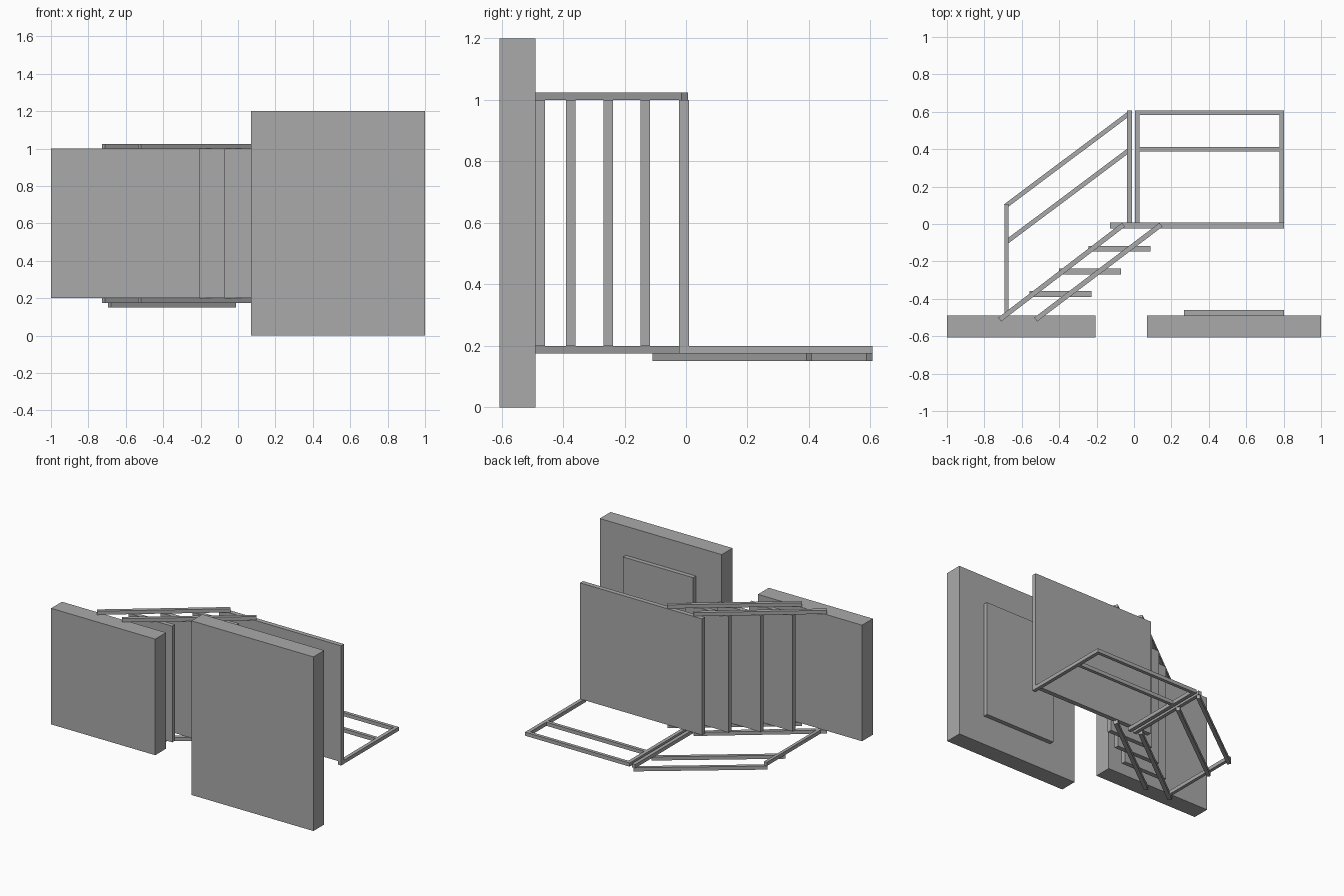
import bpy
import math

cube = bpy.data.objects.get("Cube")
if cube:
    bpy.data.objects.remove(cube, do_unlink=True)

grey = bpy.data.materials.new("plain grey")
grey.use_nodes = True
grey.diffuse_color = (0.4, 0.4, 0.4, 1)
grey.node_tree.nodes["Principled BSDF"].inputs["Base Color"].default_value = (0.4, 0.4, 0.4, 1)


def finish(obj, name, size):
    """Name a unit cube, bake its size into the mesh and colour it."""
    obj.name = name
    for v in obj.data.vertices:
        v.co = [c * s for c, s in zip(v.co, size)]
    obj.data.materials.append(grey)


def box(name, x, y, z):
    """Box between the (low, high) limits on each axis."""
    spans = (x, y, z)
    bpy.ops.mesh.primitive_cube_add(size=1, location=[sum(s) / 2 for s in spans])
    finish(bpy.context.object, name, [s[1] - s[0] for s in spans])


def bar(name, start, end, z, width=0.026):
    """Square-ended bar between two points in the xy plane."""
    dx, dy = end[0] - start[0], end[1] - start[1]
    centre = ((start[0] + end[0]) / 2, (start[1] + end[1]) / 2, sum(z) / 2)
    bpy.ops.mesh.primitive_cube_add(size=1, location=centre)
    obj = bpy.context.object
    finish(obj, name, (math.hypot(dx, dy), width, z[1] - z[0]))
    obj.rotation_euler.z = math.atan2(dy, dx)


deep = (0.2, 1.0)          # shared span of the treads and platform
upper = (1.0, 1.025)       # stringers on the open side
lower = (0.175, 0.2)       # stringers and railing on the railed side
outer = (0.15, 0.175)      # sloped handrails

# Large slabs and the thin pad
ground = (-0.607, -0.489)
box("small_slab", (-1, -0.206), ground, deep)
box("large_slab", (0.07, 1), ground, (0, 1.2))
box("slab_pad", (0.267, 0.802), (-0.489, -0.459), deep)

# Platform and treads
box("platform", (-0.128, 0.802), (-0.023, 0.009), deep)
for i in range(3):
    x, y = -0.56 + 0.158 * i, -0.39 + 0.121 * i
    box(f"tread_{i + 1}", (x, x + 0.332), (y, y + 0.031), deep)

# Sloping stringers on both sides of the treads
for side, z in (("upper", upper), ("lower", lower)):
    bar(f"{side}_outer_stringer", (-0.718, -0.511), (-0.056, -0.004), z)
    bar(f"{side}_inner_stringer", (-0.526, -0.511), (0.144, -0.004), z)

# Railing posts
box("stair_post", (-0.692, -0.67), (-0.485, 0.107), lower)
for name, x in (("landing_post", -0.037), ("platform_post", 0.005), ("end_post", 0.777)):
    box(name, (x, x + 0.025), (-0.023, 0.607), lower)

# Platform rails and sloping handrails
for name, top, start in (("top", 0.607, 0.096), ("middle", 0.411, -0.1)):
    box(f"platform_{name}_rail", (0.03, 0.777), (top - 0.023, top), lower)
    bar(f"stair_{name}_rail", (-0.687, start), (-0.018, top - 0.01), outer, 0.024)
